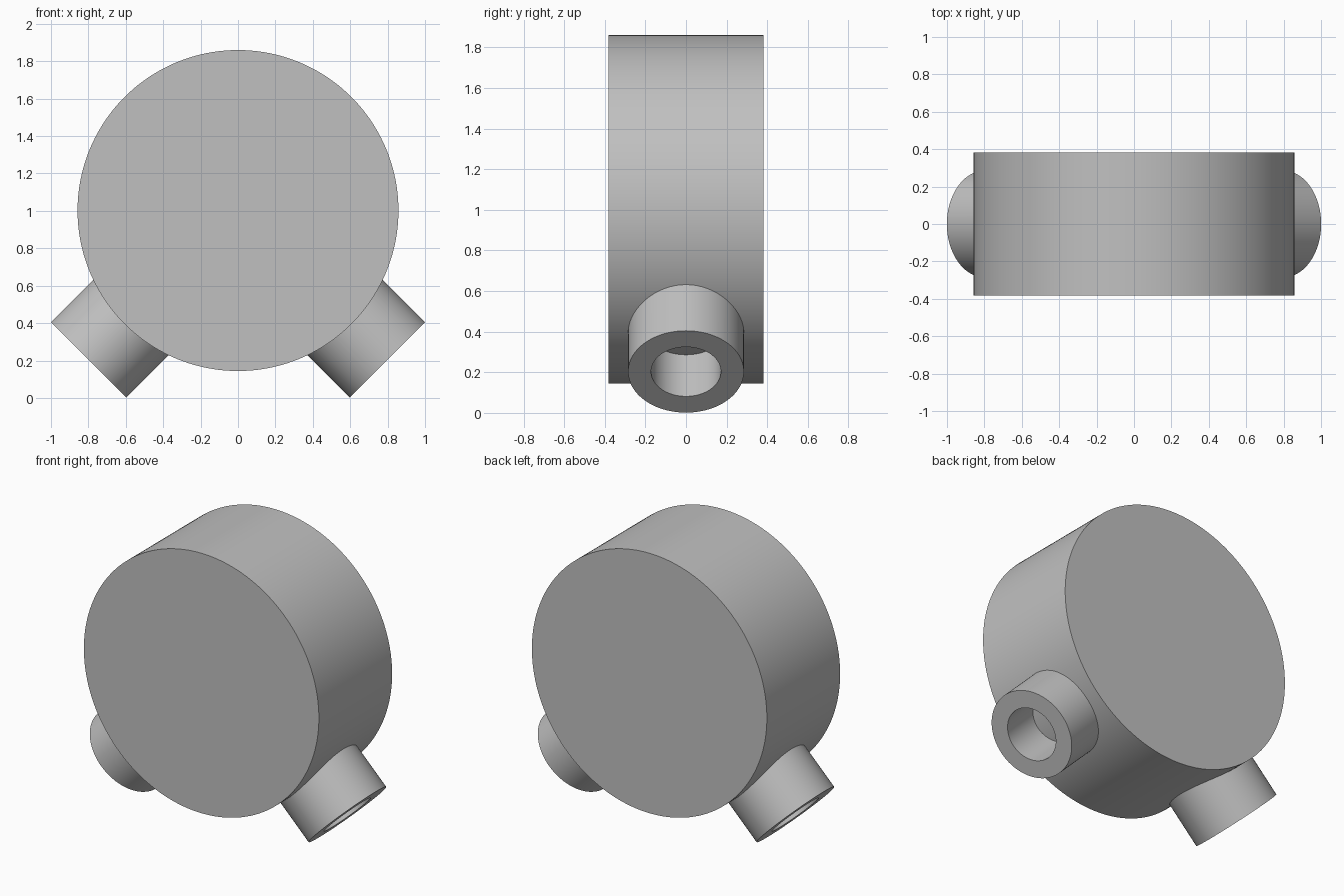
import bpy
import bmesh
from math import cos, sin, sqrt, pi, radians
from mathutils import Vector

cube = bpy.data.objects.get("Cube")
if cube:
    bpy.data.objects.remove(cube, do_unlink=True)

CENTRE = Vector((0, 0, 1.002))
DRUM_R, DRUM_HALF = 0.858, 0.382
TUBE_R, BORE_R, TUBE_END = 0.285, 0.172, 1.13

grey = bpy.data.materials.new("light_grey")
grey.use_nodes = True
colour = (0.53, 0.53, 0.53, 1)
grey.diffuse_color = colour
grey.node_tree.nodes["Principled BSDF"].inputs["Base Color"].default_value = colour


def lathe_part(name, rings, cap_ends):
    """Skin a list of vertex rings; either cap both ends or join last to first."""
    bm = bmesh.new()
    loops = [[bm.verts.new(p) for p in ring] for ring in rings]
    pairs = list(zip(loops, loops[1:]))
    if cap_ends:
        bm.faces.new(loops[0])
        bm.faces.new(loops[-1])
    else:
        pairs.append((loops[-1], loops[0]))
    for a, b in pairs:
        for i in range(len(a)):
            j = (i + 1) % len(a)
            bm.faces.new((a[i], a[j], b[j], b[i]))
    bmesh.ops.recalc_face_normals(bm, faces=bm.faces)
    mesh = bpy.data.meshes.new(name)
    bm.to_mesh(mesh)
    bm.free()
    mesh.materials.append(grey)
    obj = bpy.data.objects.new(name, mesh)
    bpy.context.collection.objects.link(obj)
    bpy.ops.object.select_all(action='DESELECT')
    obj.select_set(True)
    bpy.context.view_layer.objects.active = obj
    bpy.ops.object.shade_smooth_by_angle(angle=radians(30))


def angles(n):
    return [2 * pi * i / n for i in range(n)]


# Solid round drum lying along y
lathe_part("drum", [[CENTRE + Vector((DRUM_R * cos(a), y, DRUM_R * sin(a)))
                     for a in angles(160)] for y in (-DRUM_HALF, DRUM_HALF)], True)


# Hollow stub tubes, with inner ends shaped to sit on the drum wall
def stub_tube(name, side):
    axis = Vector((side, 0, -1)).normalized()
    across = Vector((side, 0, 1)).normalized()

    def ring(radius, on_drum):
        points = []
        for a in angles(96):
            u, v = radius * cos(a), radius * sin(a)
            along = sqrt(DRUM_R ** 2 - u ** 2) - 0.004 if on_drum else TUBE_END
            points.append(CENTRE + axis * along + across * u + Vector((0, v, 0)))
        return points

    lathe_part(name, [ring(TUBE_R, True), ring(TUBE_R, False),
                      ring(BORE_R, False), ring(BORE_R, True)], False)


stub_tube("left_tube", 1)
stub_tube("right_tube", -1)
